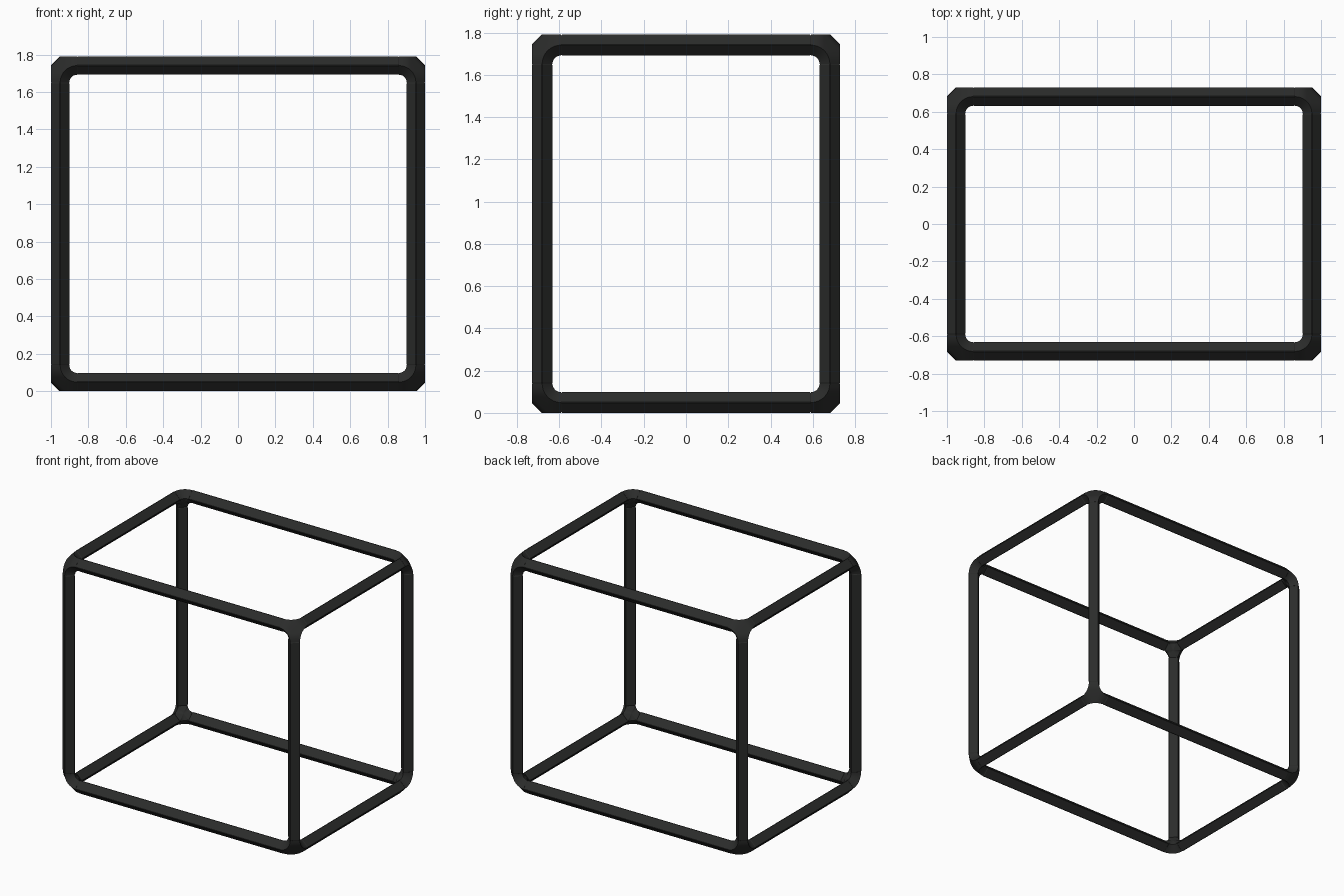
import bpy, bmesh, math
from mathutils import Vector

cube = bpy.data.objects.get("Cube")
if cube:
    bpy.data.objects.remove(cube, do_unlink=True)

SIZE = Vector((2.0, 1.46, 1.79))      # outer size of the frame
R = 0.049                             # half width of the diamond section
BEND = 0.09                           # reach of each corner arm
STEPS = 8                             # segments round each bend
HALF = SIZE / 2 - Vector((R, R, R))   # axis lines of the bars
MIDDLE = Vector((0, 0, SIZE.z / 2))

black = bpy.data.materials.new("matte_black")
black.use_nodes = True
colour = (0.024, 0.025, 0.024, 1)
black.diffuse_color = colour
bsdf = black.node_tree.nodes["Principled BSDF"]
bsdf.inputs["Base Color"].default_value = colour
bsdf.inputs["Roughness"].default_value = 0.7


def finish(bm, name, location, angle):
    bmesh.ops.recalc_face_normals(bm, faces=bm.faces)
    mesh = bpy.data.meshes.new(name)
    bm.to_mesh(mesh)
    bm.free()
    mesh.materials.append(black)
    ob = bpy.data.objects.new(name, mesh)
    ob.location = location
    bpy.context.collection.objects.link(ob)
    bpy.ops.object.select_all(action="DESELECT")
    ob.select_set(True)
    bpy.context.view_layer.objects.active = ob
    bpy.ops.object.shade_smooth_by_angle(angle=math.radians(angle))


def arc(k, radius, height):
    """Quarter bend in the plane square to axis k."""
    points = []
    for s in range(STEPS + 1):
        t = s / STEPS * math.pi / 2
        p = Vector((0, 0, 0))
        p[k] = height
        p[(k + 1) % 3] = radius * math.cos(t) - BEND
        p[(k + 2) % 3] = radius * math.sin(t) - BEND
        points.append(p)
    return points


def corner_joint(name, signs):
    bm = bmesh.new()
    outer = [arc(k, BEND, R) for k in range(3)]
    inner = [arc(k, BEND - R, 0) for k in range(3)]

    # Outer shell stretched over the three ridge bends
    hull_verts = [bm.verts.new(p) for a in outer for p in a]
    bmesh.ops.convex_hull(bm, input=hull_verts)
    bm.normal_update()
    unwanted = [f for f in bm.faces if max(f.normal) > 0.98 or sum(f.normal) < 0.1]
    bmesh.ops.delete(bm, geom=unwanted, context="FACES")

    def face(*points):
        bm.faces.new([bm.verts.new(p) for p in points])

    # Side bands and inner fillet
    centre = Vector((-0.045, -0.045, -0.045))
    for k in range(3):
        o, n = outer[k], inner[k]
        for s in range(STEPS):
            face(o[s], o[s + 1], n[s + 1], n[s])
            face(n[s], n[s + 1], centre)
        face(n[-1], inner[(k + 2) % 3][0], centre)

    bmesh.ops.remove_doubles(bm, verts=bm.verts, dist=0.0001)
    bmesh.ops.holes_fill(bm, edges=bm.edges, sides=6)
    bmesh.ops.scale(bm, vec=signs, verts=bm.verts)
    place = MIDDLE + Vector([h * s for h, s in zip(HALF, signs)])
    finish(bm, name, place, 32)


def bar(name, axis, location):
    """Diamond bar with eased ridges and a fine seam at each end."""
    u, v = (axis + 1) % 3, (axis + 2) % 3
    ease = 0.0025
    profile = []
    for q in range(4):
        c, s = round(math.cos(q * math.pi / 2)), round(math.sin(q * math.pi / 2))
        for e in (-ease, ease):
            profile.append((R * c - e * s, R * s + e * c))
    end = HALF[axis] - BEND
    bm = bmesh.new()
    rings = []
    for along, scale in ((-end, 0.93), (-end + 0.005, 1), (end - 0.005, 1), (end, 0.93)):
        ring = []
        for a, b in profile:
            p = Vector((0, 0, 0))
            p[axis], p[u], p[v] = along, a * scale, b * scale
            ring.append(bm.verts.new(p))
        rings.append(ring)
    for r0, r1 in zip(rings, rings[1:]):
        for i in range(8):
            j = (i + 1) % 8
            bm.faces.new((r0[i], r0[j], r1[j], r1[i]))
    bm.faces.new(rings[0])
    bm.faces.new(rings[-1])
    finish(bm, name, location, 20)


WORDS = [{-1: "right", 1: "left"}, {-1: "front", 1: "back"}, {-1: "bottom", 1: "top"}]
KINDS = ["cross_bar", "side_bar", "post"]

# Eight corner joints
for x in (-1, 1):
    for y in (-1, 1):
        for z in (-1, 1):
            label = "_".join((WORDS[2][z], WORDS[1][y], WORDS[0][x]))
            corner_joint(label + "_corner_joint", Vector((x, y, z)))

# Twelve bars, four along each axis
for axis in range(3):
    u, v = (axis + 1) % 3, (axis + 2) % 3
    for su in (-1, 1):
        for sv in (-1, 1):
            place = MIDDLE.copy()
            place[u] += su * HALF[u]
            place[v] += sv * HALF[v]
            bar("_".join((WORDS[u][su], WORDS[v][sv], KINDS[axis])), axis, place)
